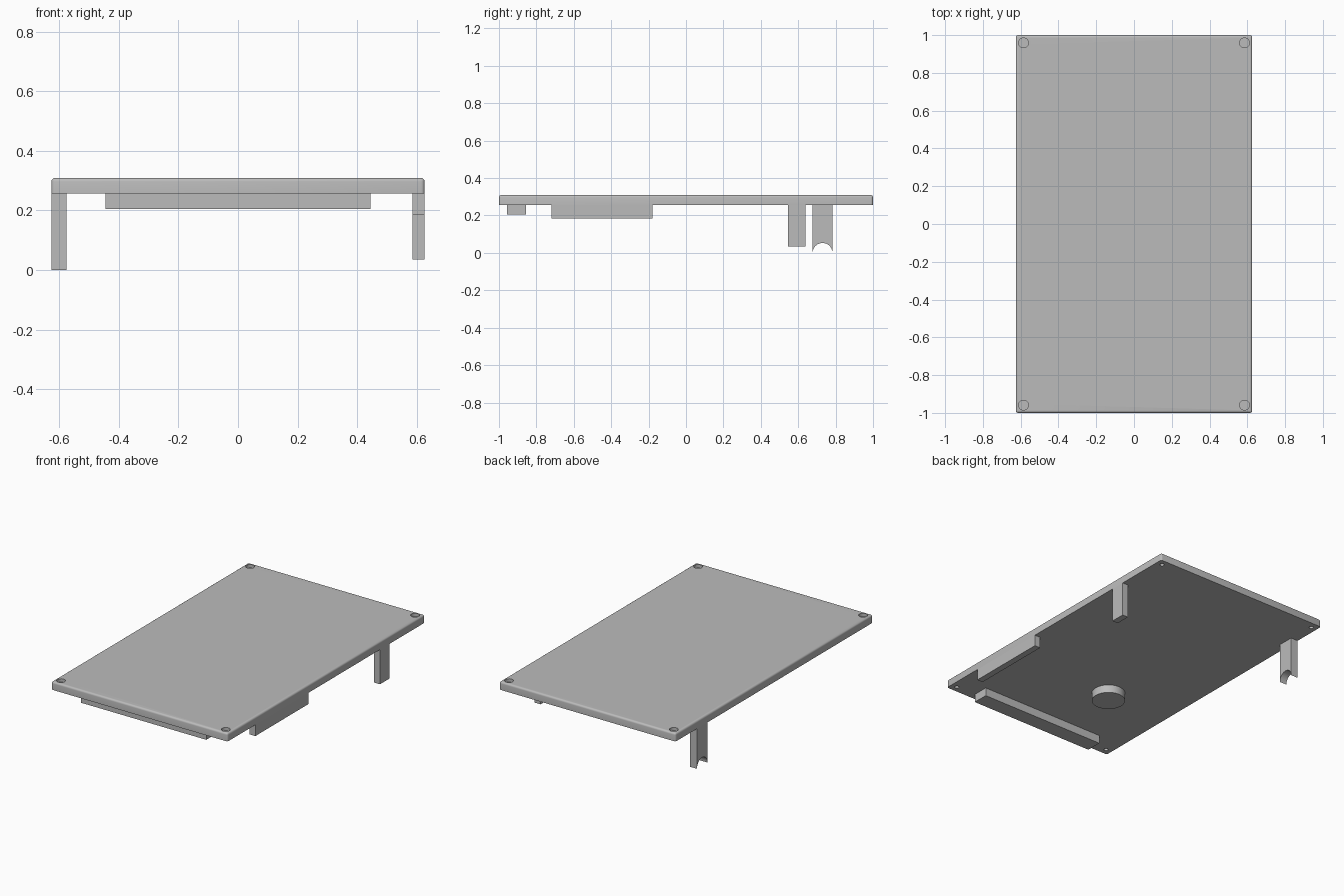
import bpy
import bmesh
from math import cos, sin, pi, radians

if "Cube" in bpy.data.objects:
    bpy.data.objects.remove(bpy.data.objects["Cube"], do_unlink=True)

# Shared material
grey = bpy.data.materials.new("plain grey")
grey.use_nodes = True
colour = (0.5, 0.5, 0.5, 1)
grey.diffuse_color = colour
grey.node_tree.nodes["Principled BSDF"].inputs["Base Color"].default_value = colour

HALF_X, TOP, UNDER = 0.626, 0.309, 0.257


def finish(name, bm):
    bmesh.ops.recalc_face_normals(bm, faces=bm.faces)
    mesh = bpy.data.meshes.new(name)
    bm.to_mesh(mesh)
    bm.free()
    obj = bpy.data.objects.new(name, mesh)
    bpy.context.collection.objects.link(obj)
    mesh.materials.append(grey)
    return obj


def block(name, xs, ys, zs):
    bm = bmesh.new()
    bmesh.ops.create_cube(bm, size=1)
    for v in bm.verts:
        v.co = [lo + (c + 0.5) * (hi - lo) for c, (lo, hi) in zip(v.co, (xs, ys, zs))]
    return finish(name, bm)


def cylinder(name, x, y, z0, z1, radius, sides=32):
    bm = bmesh.new()
    bmesh.ops.create_cone(bm, cap_ends=True, segments=sides, radius1=radius,
                          radius2=radius, depth=z1 - z0)
    bmesh.ops.translate(bm, verts=bm.verts, vec=(x, y, (z0 + z1) / 2))
    return finish(name, bm)


def smooth(obj):
    bpy.ops.object.select_all(action='DESELECT')
    obj.select_set(True)
    bpy.context.view_layer.objects.active = obj
    bpy.ops.object.shade_smooth_by_angle(angle=radians(35))


def cut(obj, cutter):
    cutter.hide_render = True
    mod = obj.modifiers.new("hole", 'BOOLEAN')
    mod.operation = 'DIFFERENCE'
    mod.solver = 'EXACT'
    mod.object = cutter
    bpy.context.view_layer.objects.active = obj
    bpy.ops.object.modifier_apply(modifier=mod.name)
    bpy.data.objects.remove(cutter, do_unlink=True)


# Cover plate: rounded top rim and upright corners, sharp underside
plate = block("cover_plate", (-HALF_X, HALF_X), (-1, 1), (UNDER, TOP))
bm = bmesh.new()
bm.from_mesh(plate.data)
rim = [e for e in bm.edges if max(v.co.z for v in e.verts) > TOP - 0.001]
bmesh.ops.bevel(bm, geom=rim, offset=0.012, segments=4, profile=0.5, affect='EDGES')
bm.to_mesh(plate.data)
bm.free()

# Corner screw recesses, wide above and narrow below
for sx in (-1, 1):
    for sy in (-1, 1):
        x, y = sx * 0.585, sy * 0.959
        cut(plate, cylinder("recess_cutter", x, y, TOP - 0.02, TOP + 0.02, 0.026, 24))
        cut(plate, cylinder("pilot_cutter", x, y, UNDER - 0.02, UNDER + 0.02, 0.013, 16))
smooth(plate)

# Ribs, round boss and straight leg under the plate
block("front_rib", (-0.445, 0.445), (-0.957, -0.855), (0.204, UNDER))
block("side_rail", (0.585, HALF_X), (-0.718, -0.18), (0.185, UNDER))
block("straight_leg", (0.585, HALF_X), (0.545, 0.64), (0.035, UNDER))
smooth(cylinder("round_boss", -0.16, -0.43, 0.205, UNDER, 0.1, 48))

# Notched leg: half-round cut-out at its foot
bm = bmesh.new()
mid, r, steps = 0.73, 0.053, 20
profile = [(mid + r, UNDER), (mid - r, UNDER)]
profile += [(mid - r * cos(pi * i / steps), r * sin(pi * i / steps)) for i in range(steps + 1)]
face = bm.faces.new([bm.verts.new((-HALF_X, y, z)) for y, z in profile])
side = bmesh.ops.extrude_face_region(bm, geom=[face])["geom"]
bmesh.ops.translate(bm, vec=(0.051, 0, 0),
                    verts=[g for g in side if isinstance(g, bmesh.types.BMVert)])
smooth(finish("notched_leg", bm))
